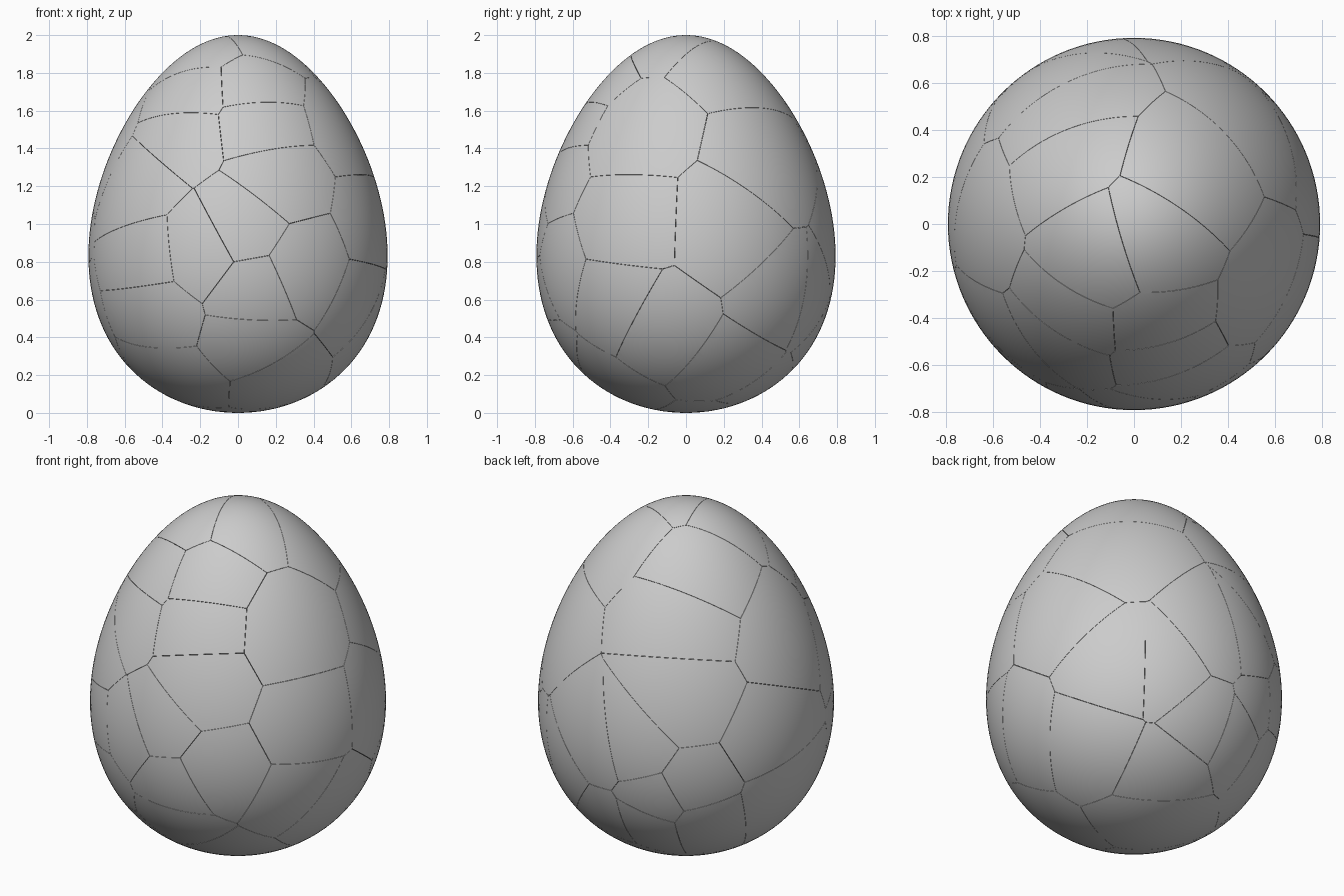
import bpy, bmesh, math
from mathutils import Vector

if "Cube" in bpy.data.objects:
    bpy.data.objects.remove(bpy.data.objects["Cube"])


def radius(z):
    t = max(-1.0, min(1.0, z - 1))
    return math.sqrt(1 - t * t) * (0.78 - 0.14 * t)


# Egg solid: lathed profile
RINGS, SIDES = 72, 128
egg = bmesh.new()
loops = []
for i in range(1, RINGS):
    z = 1 - math.cos(math.pi * i / RINGS)
    loops.append([egg.verts.new((radius(z) * math.cos(2 * math.pi * k / SIDES),
                                 radius(z) * math.sin(2 * math.pi * k / SIDES), z))
                  for k in range(SIDES)])
bottom, top = egg.verts.new((0, 0, 0)), egg.verts.new((0, 0, 2))
for k in range(SIDES):
    n = (k + 1) % SIDES
    egg.faces.new((bottom, loops[0][n], loops[0][k]))
    egg.faces.new((top, loops[-1][k], loops[-1][n]))
    for a, b in zip(loops, loops[1:]):
        egg.faces.new((a[k], a[n], b[n], b[k]))

# Shard centres, picked on the shell per viewing direction:
# (azimuth, elevation, origin x, origin y, scale) -> points
picks = {
    (0, 0, 238, 413, 189): [
        (178, 135), (140, 185), (198, 250), (243, 225), (280, 178), (263, 122),
        (255, 84), (190, 92), (305, 268), (255, 293), (250, 345), (145, 258),
        (155, 312), (180, 378), (280, 384)],
    (90, 0, 685.5, 413, 189): [
        (622, 222), (730, 225), (765, 160), (635, 130), (615, 305), (655, 330)],
    (0, 90, 1134, 225, 234.5): [(1094, 267), (1162, 248), (1200, 178)],
    (215, 20, 686, 853.5, 187): [
        (705, 575), (690, 610), (685, 695), (770, 735), (782, 630), (632, 745),
        (695, 785), (655, 800), (645, 825), (707, 822), (778, 795)],
    (145, -26, 1134, 840, 187): [
        (1105, 680), (1160, 680), (1208, 645), (1198, 725), (1085, 760),
        (1155, 785), (1150, 828)],
}


def on_shell(view, pick):
    az, el = math.radians(view[0]), math.radians(view[1])
    ox, oy, scale = view[2:]
    c = Vector((math.sin(az), -math.cos(az), 0))
    right = Vector((math.cos(az), math.sin(az), 0))
    toward = c * math.cos(el) + Vector((0, 0, math.sin(el)))
    up = -c * math.sin(el) + Vector((0, 0, math.cos(el)))
    base = right * (pick[0] - ox) / scale + up * (oy - pick[1]) / scale
    best, best_d = None, 9
    for i in range(1500):
        p = base + toward * (2.5 - i * 0.003)
        d = math.hypot(p.x, p.y) - radius(p.z)
        if 0 < p.z < 2 and d < best_d:
            best, best_d = p, d
            if d <= 0:
                break
    return best


seeds = [on_shell(v, p) for v, pts in picks.items() for p in pts]
seeds = [s for s in seeds if s is not None]

# Shell shards: the egg cut by the planes halfway between neighbouring centres
GAP = 0.0008
for i, seed in enumerate(seeds):
    bm = egg.copy()
    others = sorted((s for j, s in enumerate(seeds) if j != i),
                    key=lambda s: (s - seed).length)
    for other in others:
        normal = (other - seed).normalized()
        if (other - seed).length < 0.02:
            continue
        co = (seed + other) / 2 - normal * GAP
        if all((v.co - co).dot(normal) < 1e-5 for v in bm.verts):
            continue
        cut = bmesh.ops.bisect_plane(
            bm, geom=bm.verts[:] + bm.edges[:] + bm.faces[:], dist=1e-6,
            plane_co=co, plane_no=normal, clear_outer=True)
        rim = [e for e in cut["geom_cut"] if isinstance(e, bmesh.types.BMEdge) and e.is_valid]
        if rim:
            bmesh.ops.edgenet_fill(bm, edges=rim)
    if bm.faces:
        bmesh.ops.recalc_face_normals(bm, faces=bm.faces[:])
        mesh = bpy.data.meshes.new(f"egg_shard_{i + 1:02d}")
        bm.to_mesh(mesh)
        shard = bpy.data.objects.new(mesh.name, mesh)
        bpy.context.collection.objects.link(shard)
        shard.select_set(True)
        bpy.context.view_layer.objects.active = shard
    bm.free()
egg.free()

bpy.ops.object.shade_smooth_by_angle(angle=math.radians(30))
